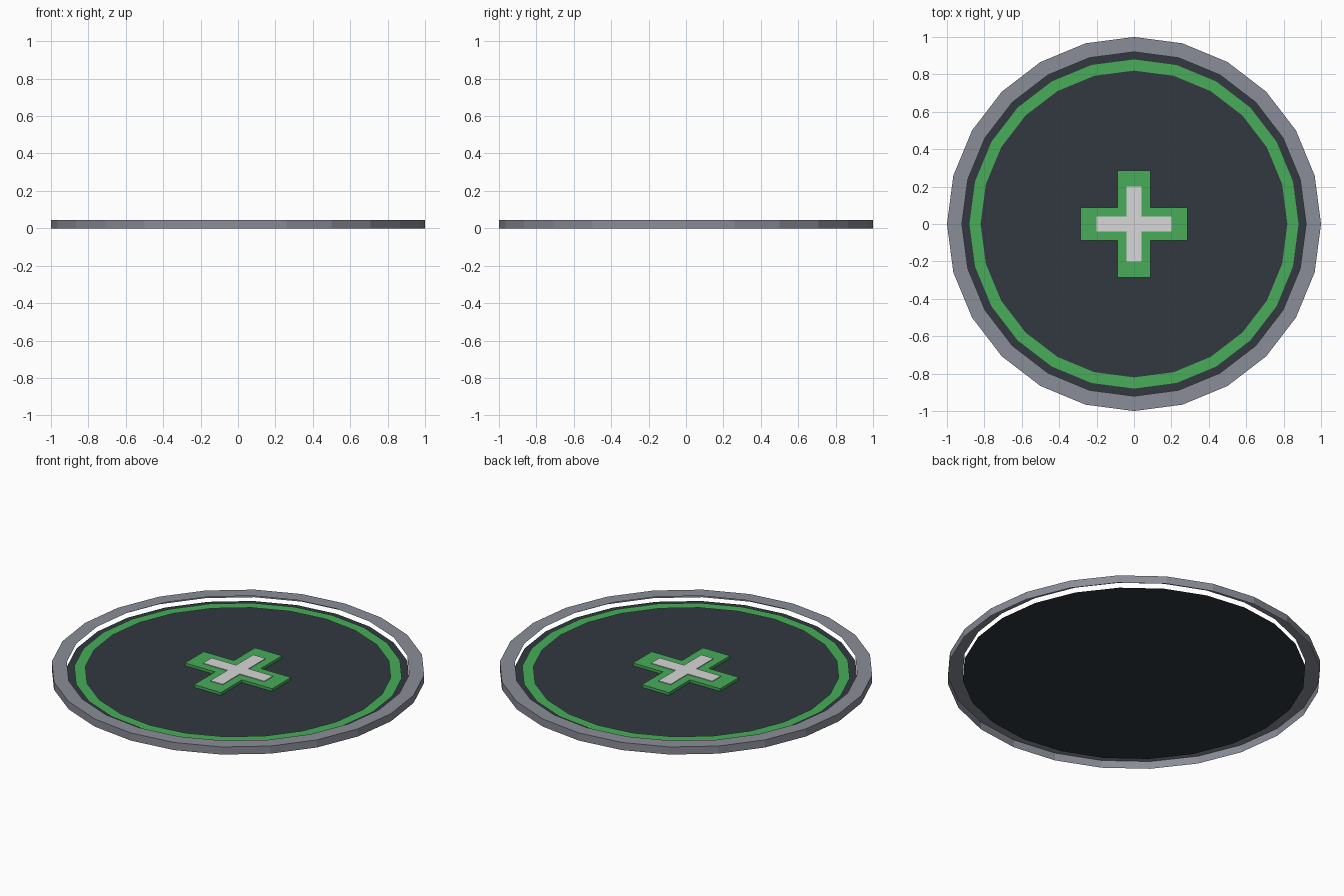
import bpy, bmesh
from math import cos, sin, tau

SIDES = 24

cube = bpy.data.objects.get("Cube")
if cube:
    bpy.data.objects.remove(cube, do_unlink=True)


def material(name, rgb):
    """Flat colour, given as 0-255 sRGB and stored as linear."""
    colour = [((c / 255 + 0.055) / 1.055) ** 2.4 for c in rgb] + [1]
    mat = bpy.data.materials.new(name)
    mat.use_nodes = True
    mat.diffuse_color = colour
    mat.node_tree.nodes["Principled BSDF"].inputs["Base Color"].default_value = colour
    return mat


def finish(name, bm, mat):
    mesh = bpy.data.meshes.new(name)
    bm.to_mesh(mesh)
    bm.free()
    mesh.materials.append(mat)
    obj = bpy.data.objects.new(name, mesh)
    bpy.context.collection.objects.link(obj)
    return obj


def loop(bm, radius, z):
    return [bm.verts.new((radius * cos(tau * i / SIDES), radius * sin(tau * i / SIDES), z))
            for i in range(SIDES)]


def lathe(name, profile, mat):
    """Open surface swept through (radius, height) rings."""
    bm = bmesh.new()
    rings = [loop(bm, r, z) for r, z in profile]
    for a, b in zip(rings, rings[1:]):
        for i in range(SIDES):
            j = (i + 1) % SIDES
            bm.faces.new((a[i], a[j], b[j], b[i]))
    return finish(name, bm, mat)


def cross(name, reach, half, bottom, top, mat):
    """Solid plus shape, one arm outline turned through four quarters."""
    bm = bmesh.new()
    corners = []
    x, y = 1, 0
    for _ in range(4):
        for u, v in ((reach, -half), (reach, half), (half, half)):
            corners.append(bm.verts.new((u * x - v * y, u * y + v * x, bottom)))
        x, y = -y, x
    base = bm.faces.new(corners)
    raised = bmesh.ops.extrude_face_region(bm, geom=[base], use_keep_orig=True)
    for v in raised["geom"]:
        if isinstance(v, bmesh.types.BMVert):
            v.co.z = top
    bmesh.ops.recalc_face_normals(bm, faces=bm.faces)
    return finish(name, bm, mat)


grey = material("rim grey", (138, 141, 151))
dark = material("dark slate", (49, 56, 62))
green = material("green", (72, 172, 90))
white = material("pale grey", (215, 215, 215))

# Outer rim: wall and flat top, open underneath
lathe("outer_rim", [(1, 0), (1, 0.045), (0.92, 0.045)], grey)

# Floor of the pad
bm = bmesh.new()
bm.faces.new(loop(bm, 0.92, 0.015))
finish("pad_floor", bm, dark)

# Painted ring and raised cross
lathe("green_ring", [(0.88, 0.022), (0.82, 0.022)], green)
cross("green_cross", 0.285, 0.088, 0.018, 0.034, green)
cross("inner_cross", 0.2, 0.04, 0.034, 0.038, white)
